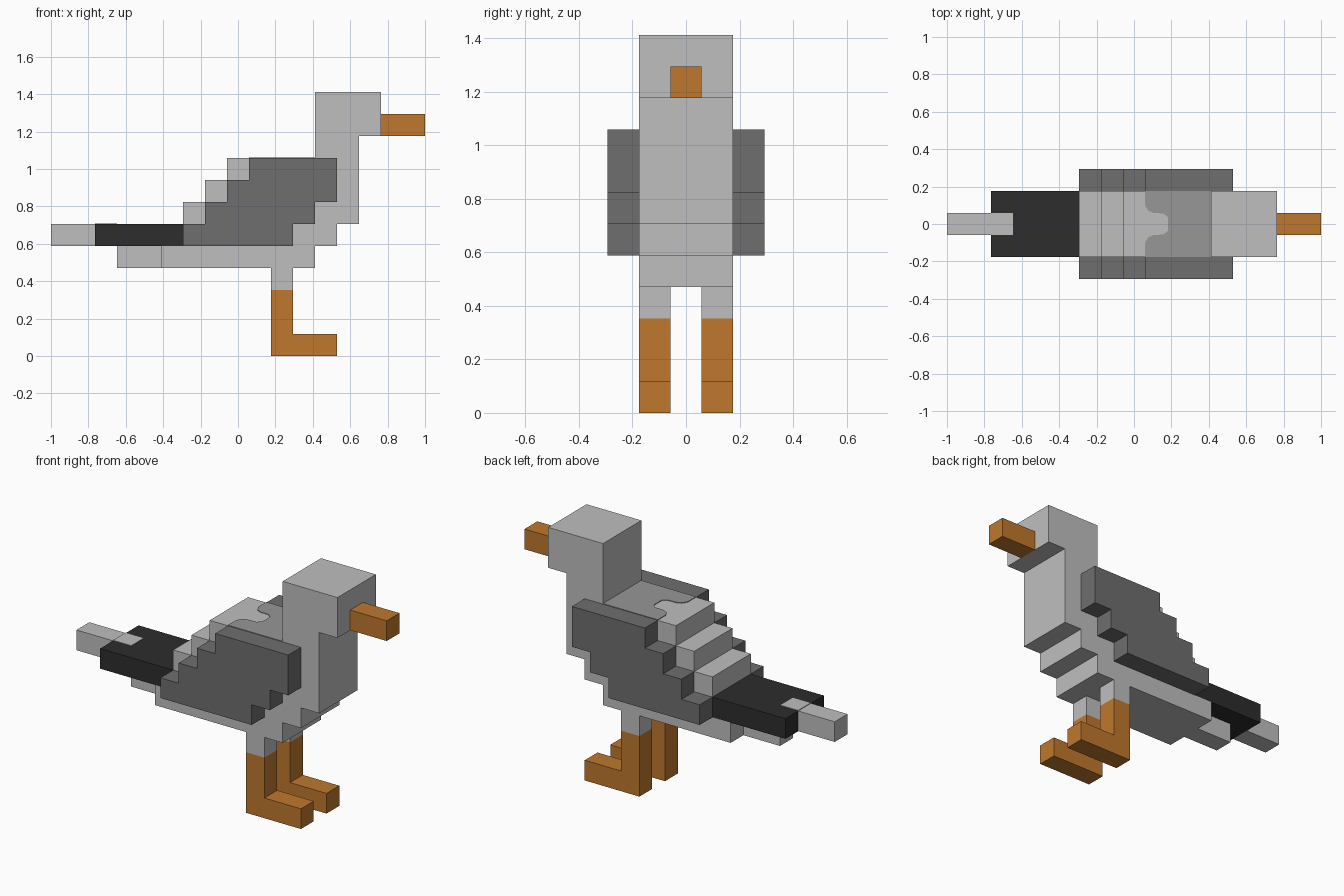
import bpy
import bmesh
from mathutils import Vector

cube = bpy.data.objects.get("Cube")
if cube:
    bpy.data.objects.remove(cube, do_unlink=True)

U = 2 / 17          # one block; the bird is 17 blocks long
MID = 8.5           # block column at x = 0


def material(name, rgb):
    m = bpy.data.materials.new(name)
    m.use_nodes = True
    m.diffuse_color = (*rgb, 1)
    m.node_tree.nodes["Principled BSDF"].inputs["Base Color"].default_value = (*rgb, 1)
    return m


light = material("light grey", (0.52, 0.52, 0.52))
medium = material("medium grey", (0.31, 0.31, 0.31))
dark = material("dark grey", (0.156, 0.156, 0.156))
black = material("soft black", (0.026, 0.026, 0.026))
orange = material("orange", (0.52, 0.187, 0.026))


def extrude(name, corners, sweep, mat):
    """Extrude a closed outline of block-unit corners along the sweep vector."""
    bm = bmesh.new()
    verts = [bm.verts.new(((x - MID) * U, y * U, z * U)) for x, y, z in corners]
    face = bm.faces.new(verts)
    new = bmesh.ops.extrude_face_region(bm, geom=[face])["geom"]
    moved = [g for g in new if isinstance(g, bmesh.types.BMVert)]
    bmesh.ops.translate(bm, verts=moved, vec=Vector(sweep) * U)
    bmesh.ops.recalc_face_normals(bm, faces=bm.faces)
    mesh = bpy.data.meshes.new(name)
    bm.to_mesh(mesh)
    bm.free()
    mesh.materials.append(mat)
    obj = bpy.data.objects.new(name, mesh)
    bpy.context.collection.objects.link(obj)
    return obj


def side_profile(name, points, y0, y1, mat):
    return extrude(name, [(x, y0, z) for x, z in points], (0, y1 - y0, 0), mat)


def box(name, x0, x1, z0, z1, y0, y1, mat):
    return side_profile(name, [(x0, z0), (x1, z0), (x1, z1), (x0, z1)], y0, y1, mat)


def plate(name, points, z, mat):
    return extrude(name, [(x, y, z) for x, y in points], (0, 0, 0.03), mat)


# Stepped body, neck and head
side_profile("body_and_head", [
    (5, 4), (12, 4), (12, 5), (13, 5), (13, 6), (14, 6), (14, 10), (15, 10), (15, 12),
    (12, 12), (12, 9), (8, 9), (8, 8), (7, 8), (7, 7), (6, 7), (6, 5), (5, 5)],
    -1.5, 1.5, light)
box("beak", 15, 17, 10, 11, -0.5, 0.5, orange)

# Tail
box("tail_feathers", 2, 6, 5, 6, -1.5, 1.5, black)
box("tail_tip", 0, 2, 5, 6, -0.5, 0.5, light)
box("under_tail", 3, 5, 4, 5, -0.5, 0.5, light)
plate("tail_stripe", [(2, -0.5), (3, -0.5), (3, 0.5), (2, 0.5)], 6, light)

# Grey back patch with a rounded notch
notch = [(9, 0.85), (9.15, 0.6), (9.4, 0.5), (9.85, 0.48), (10.05, 0.3)]
outline = [(12, -1.5), (12, 1.5), (9, 1.5)] + notch
outline += [(x, -y) for x, y in reversed(notch)] + [(9, -1.5)]
plate("back_patch", outline, 9, medium)

# Wings and legs on both sides
wing = [(6, 5), (11, 5), (11, 6), (12, 6), (12, 7), (13, 7), (13, 9),
        (9, 9), (9, 8), (8, 8), (8, 7), (7, 7), (7, 6), (6, 6)]
foot = [(10, 0), (13, 0), (13, 1), (11, 1), (11, 3), (10, 3)]
for label, s in (("near", -1), ("far", 1)):
    side_profile(label + "_wing", wing, 1.5 * s, 2.5 * s, dark)
    side_profile(label + "_leg_and_foot", foot, 0.5 * s, 1.5 * s, orange)
    box(label + "_thigh", 10, 11, 3, 4, 0.5 * s, 1.5 * s, light)
